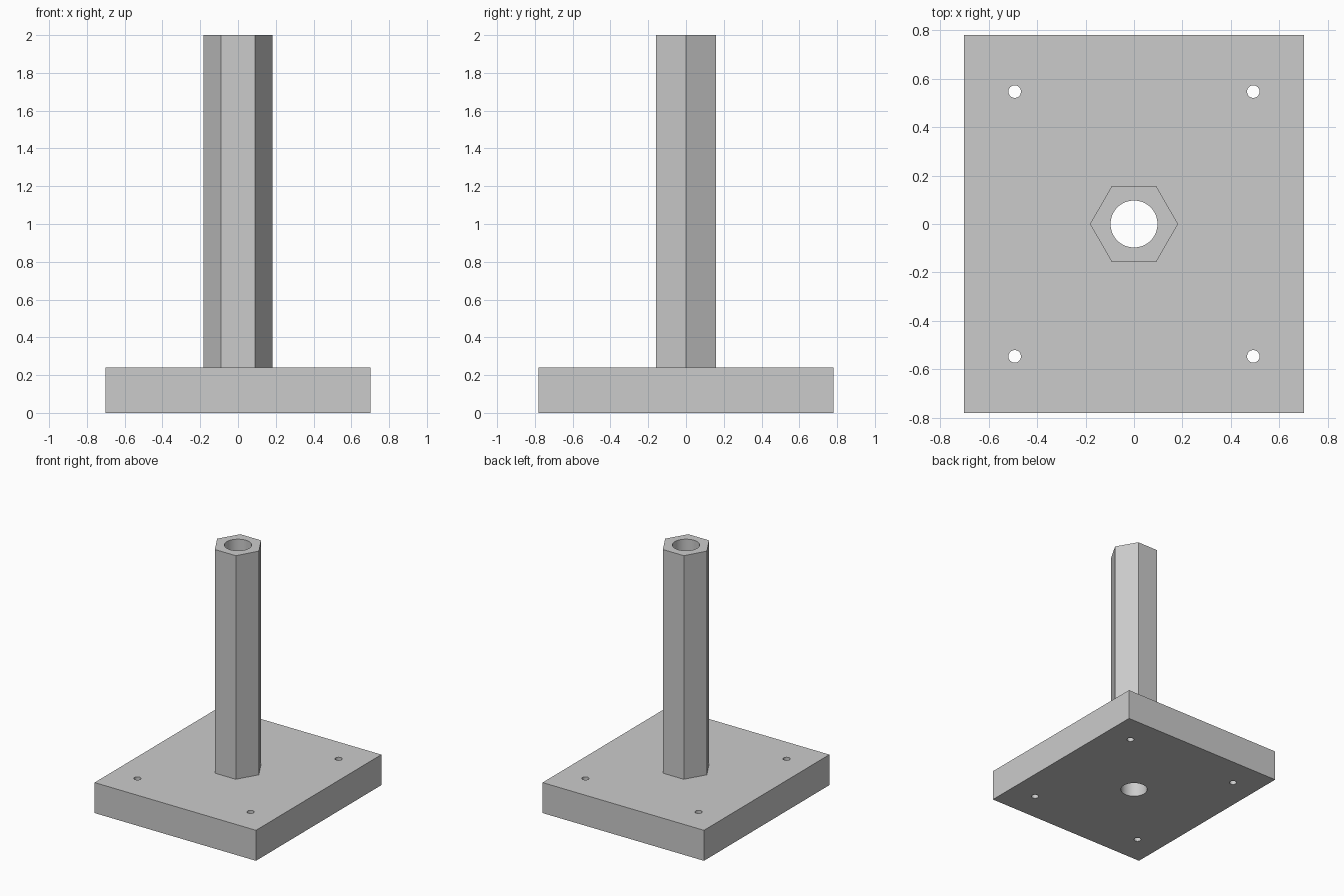
import bpy
import math

cube = bpy.data.objects.get("Cube")
if cube:
    bpy.data.objects.remove(cube, do_unlink=True)

# Main dimensions
WIDTH, DEPTH, PLATE_H, TOTAL_H = 1.405, 1.56, 0.24, 2.0
HEX_R, BORE_R, BOLT_R = 0.182, 0.097, 0.026
BOLT_X, BOLT_Y = 0.493, 0.547

grey = bpy.data.materials.new("plain grey")
grey.use_nodes = True
grey.diffuse_color = (0.6, 0.6, 0.6, 1)
grey.node_tree.nodes["Principled BSDF"].inputs["Base Color"].default_value = (0.6, 0.6, 0.6, 1)


def prism(name, sides, radius, bottom, top, x=0, y=0, turn=0):
    bpy.ops.mesh.primitive_cylinder_add(
        vertices=sides, radius=radius, depth=top - bottom,
        location=(x, y, (bottom + top) / 2), rotation=(0, 0, turn))
    obj = bpy.context.object
    obj.name = name
    obj.data.materials.append(grey)
    return obj


def combine(target, tool, operation):
    mod = target.modifiers.new(operation.lower(), "BOOLEAN")
    mod.operation = operation
    mod.solver = "EXACT"
    mod.object = tool
    bpy.context.view_layer.objects.active = target
    bpy.ops.object.modifier_apply(modifier=mod.name)
    bpy.data.objects.remove(tool, do_unlink=True)


# Base plate
bpy.ops.mesh.primitive_cube_add(size=1, location=(0, 0, PLATE_H / 2))
stand = bpy.context.object
stand.name = "base_plate_with_hex_post"
stand.scale = (WIDTH, DEPTH, PLATE_H)
bpy.ops.object.transform_apply(location=True, rotation=True, scale=True)
stand.data.materials.append(grey)

# Hexagonal post, with corners pointing along x
combine(stand, prism("hex_post", 6, HEX_R, PLATE_H / 2, TOTAL_H, turn=math.pi / 6), "UNION")

# Central bore through the post and plate
combine(stand, prism("bore_cutter", 64, BORE_R, -0.1, TOTAL_H + 0.1), "DIFFERENCE")

# Four bolt holes
for sx in (-1, 1):
    for sy in (-1, 1):
        cutter = prism("bolt_cutter", 32, BOLT_R, -0.1, PLATE_H + 0.1, sx * BOLT_X, sy * BOLT_Y)
        combine(stand, cutter, "DIFFERENCE")

# Smooth hole walls, crisp edges
bpy.ops.object.select_all(action="DESELECT")
stand.select_set(True)
bpy.context.view_layer.objects.active = stand
bpy.ops.object.shade_smooth_by_angle(angle=math.radians(30))
